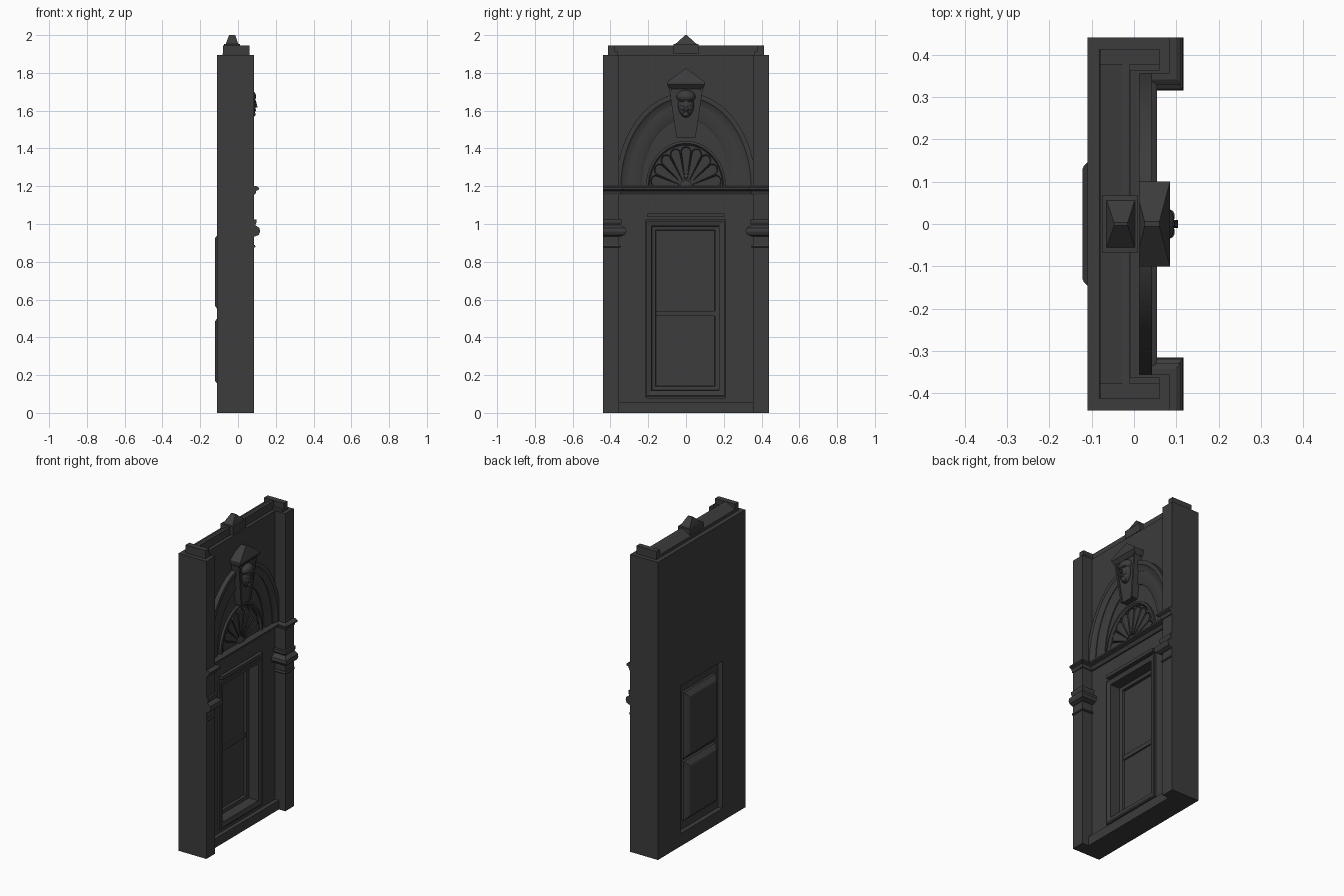
import bpy, bmesh, math
from mathutils import Vector

if "Cube" in bpy.data.objects:
    bpy.data.objects.remove(bpy.data.objects["Cube"])

stone = bpy.data.materials.new("dark_grey_stone")
stone.use_nodes = True
GREY = (0.045, 0.045, 0.045, 1)
stone.diffuse_color = GREY
stone.node_tree.nodes["Principled BSDF"].inputs["Base Color"].default_value = GREY


def finish(name, bm, smooth=False):
    bmesh.ops.recalc_face_normals(bm, faces=bm.faces)
    me = bpy.data.meshes.new(name)
    bm.to_mesh(me)
    bm.free()
    ob = bpy.data.objects.new(name, me)
    bpy.context.collection.objects.link(ob)
    me.materials.append(stone)
    if smooth:
        bpy.ops.object.select_all(action='DESELECT')
        ob.select_set(True)
        bpy.context.view_layer.objects.active = ob
        bpy.ops.object.shade_smooth_by_angle(angle=math.radians(35))
    return ob


def loft(name, loops, caps=True, smooth=False):
    """Skin a series of closed point loops with quads."""
    bm = bmesh.new()
    rows = [[bm.verts.new(p) for p in loop] for loop in loops]
    n = len(rows[0])
    for a, b in zip(rows, rows[1:]):
        for i in range(n):
            j = (i + 1) % n
            bm.faces.new((a[i], a[j], b[j], b[i]))
    if caps:
        bm.faces.new(rows[0])
        bm.faces.new(rows[-1])
    return finish(name, bm, smooth)


def rect(y0, y1, z0, z1, x):
    return [(x, y0, z0), (x, y1, z0), (x, y1, z1), (x, y0, z1)]


def box(name, x0, x1, y0, y1, z0, z1):
    return loft(name, [rect(y0, y1, z0, z1, x0), rect(y0, y1, z0, z1, x1)])


# Main dimensions
BACK, WALL, PIER = -0.11, 0.013, 0.085
SIDE, INNER, TOP, SPRING = 0.44, 0.355, 1.895, 1.195

# Wall and side piers, one U-shaped plan, with the doorway cut through
plan = [(BACK, -SIDE), (PIER, -SIDE), (PIER, -INNER), (WALL, -INNER),
        (WALL, INNER), (PIER, INNER), (PIER, SIDE), (BACK, SIDE)]
body = loft("wall_and_piers", [[(x, y, z) for x, y in plan] for z in (0, TOP)])
cutter = box("door_cutter", -0.2, 0.2, -0.21, 0.21, 0.08, 1.02)
cutter.hide_render = True
cutter.hide_viewport = True
cutter.display_type = 'WIRE'
mod = body.modifiers.new("doorway", 'BOOLEAN')
mod.operation = 'DIFFERENCE'
mod.solver = 'EXACT'
mod.object = cutter


# Mouldings: profiles of (projection, height) carried along the plan
def full_path(d):
    half = [(PIER + d, SIDE), (PIER + d, INNER - d), (WALL + d * 1.6, INNER - d)]
    return half + [(x, -y) for x, y in reversed(half)]


def pier_path(s):
    return lambda d: [(PIER + d, s * SIDE), (PIER + d, s * (INNER - d * 1.25)),
                      (WALL - 0.01, s * (INNER - d * 1.25))]


def moulding(name, path, profile):
    prof = [(-0.008, profile[0][1])] + profile + [(-0.008, profile[-1][1])]
    loops = list(zip(*[[(x, y, z) for x, y in path(d)] for d, z in prof]))
    return loft(name, loops)


moulding("cornice", full_path, [(0.005, 1.155), (0.01, 1.168), (0.012, 1.175),
                                (0.026, 1.182), (0.026, 1.192), (0.014, 1.2)])
for s, side in ((1, "left"), (-1, "right")):
    path = pier_path(s)
    moulding(side + "_abacus", path, [(0.006, 0.995), (0.013, 1.008), (0.013, 1.025)])
    moulding(side + "_capital", path, [(0.008, 0.935), (0.025, 0.943), (0.032, 0.96),
                                       (0.029, 0.978), (0.015, 0.988), (0.006, 0.995)])
    moulding(side + "_neck_ring", path, [(0.004, 0.875), (0.008, 0.88), (0.004, 0.89)])

# Plinth between the piers
box("plinth", 0, 0.04, -INNER, INNER, 0, 0.058)

# Door surround: flat architrave, deep reveal, then the sash frame
steps = [(0.0, 0.005), (0.0, 0.024), (0.008, 0.027), (0.035, 0.02), (0.037, -0.045),
         (0.057, -0.048), (0.06, -0.07)]
loft("door_surround", [rect(-0.218 + d, 0.211 - d, 0.083 + d, 1.025 - d, x)
                       for d, x in steps], caps=False)
box("door_head_lip", 0, 0.034, -0.205, 0.205, 1.036, 1.056)

# Door leaf with a middle rail in front and pillowed panes behind
box("door_leaf", -0.08, -0.064, -0.212, 0.212, 0.075, 1.025)
box("door_rail", -0.07, -0.054, -0.16, 0.155, 0.512, 0.54)
for name, z0, z1 in (("lower", 0.14, 0.515), ("upper", 0.535, 0.955)):
    loft(name + "_back_pane", [rect(-0.162 + d, 0.162 - d, z0 + d, z1 - d, x)
                               for d, x in ((0, -0.075), (0, -0.096), (0.026, -0.119),
                                            (0.034, -0.122))])


# Arches: half-elliptical bands rising from the cornice
def arch(name, profile, seg=40):
    loops = [[(x, ry * math.cos(math.pi * i / seg), SPRING + rz * math.sin(math.pi * i / seg))
              for ry, rz, x in profile] for i in range(seg + 1)]
    return loft(name, loops, smooth=True)


arch("outer_archivolt", [(0.37, 0.50, 0), (0.37, 0.50, 0.042), (0.345, 0.475, 0.042),
                         (0.335, 0.465, 0.034), (0.305, 0.44, 0.03), (0.305, 0.44, 0)])
arch("inner_archivolt", [(0.31, 0.445, 0), (0.305, 0.44, 0.026), (0.245, 0.37, 0.026),
                         (0.235, 0.36, 0.02), (0.235, 0.36, 0)])
arch("fan_rim", [(0.212, 0.245, 0), (0.212, 0.245, 0.028), (0.2, 0.232, 0.03),
                 (0.194, 0.222, 0.018), (0.194, 0.222, 0)])

# Shell fan: broad scalloped petals round a hub
PETALS = 9
for k in range(PETALS):
    mid = math.pi * (k + 0.5) / PETALS
    half = math.pi / PETALS * 0.47

    def polar(r, a, x):
        return (x, r * 0.88 * math.cos(a), SPRING + r * math.sin(a))

    edge = [(0.045, -half), (0.195, -half), (0.21, -half * 0.6), (0.216, 0),
            (0.21, half * 0.6), (0.195, half), (0.045, half)]
    loft("fan_petal", [[polar(r, mid + a, 0) for r, a in edge],
                       [polar(r, mid + a, 0.024) for r, a in edge],
                       [polar(r * 0.97 + 0.002, mid + a * 0.86, 0.02) for r, a in edge]])
arch("fan_hub", [(0.034, 0.036, 0), (0.034, 0.036, 0.025), (0.02, 0.02, 0.032),
                 (0.002, 0.002, 0.032), (0.002, 0.002, 0)], 12)


# Keystone: tapered shaft, raised edges and hipped cap
def slab(x0, x1, w, z):
    return [(x0, -w, z), (x1, -w, z), (x1, w, z), (x0, w, z)]


loft("keystone_shaft", [slab(0, 0.05, 0.047, 1.455), slab(0, 0.062, 0.086, 1.72)])
for s in (-1, 1):
    loft("keystone_edge", [[(x, s * (w + o), z) for x, o in
                            ((0.04, 0), (d, 0), (d, -0.012), (0.04, -0.012))]
                           for w, z, d in ((0.05, 1.455, 0.057), (0.09, 1.72, 0.07))])
loft("keystone_cap", [slab(0, 0.065, 0.09, 1.715), slab(0, 0.085, 0.1, 1.738),
                      slab(0, 0.085, 0.1, 1.752), slab(0.025, 0.06, 0.006, 1.822)])


# Carved face on the keystone
def blob(name, centre, size):
    bm = bmesh.new()
    bmesh.ops.create_uvsphere(bm, u_segments=20, v_segments=12, radius=1)
    for v in bm.verts:
        v.co = Vector(c + p * r for c, p, r in zip(centre, v.co, size))
    return finish(name, bm, True)


blob("carved_head", (0.062, 0, 1.63), (0.032, 0.042, 0.066))
blob("carved_hair", (0.06, 0, 1.675), (0.036, 0.05, 0.034))
blob("carved_chin", (0.075, 0, 1.582), (0.018, 0.018, 0.016))
blob("carved_mouth", (0.088, 0, 1.602), (0.008, 0.015, 0.006))
loft("carved_nose", [slab(0.08, 0.104, 0.009, 1.616), slab(0.08, 0.094, 0.004, 1.655)])
for s in (-1, 1):
    blob("carved_brow", (0.087, s * 0.018, 1.652), (0.009, 0.015, 0.005))
    blob("carved_cheek", (0.08, s * 0.02, 1.615), (0.012, 0.014, 0.014))

# Crown: sloped bar with two returns over the piers
loft("crown_bar", [[(x, s * 0.412, z) for x, z in
                    ((-0.082, TOP - 0.01), (-0.08, 1.912), (-0.03, 1.942), (-0.01, 1.945),
                     (-0.008, TOP - 0.01))] for s in (-1, 1)])
for s in (-1, 1):
    y0, y1 = sorted((s * 0.362, s * 0.413))
    box("crown_return_base", -0.08, 0.06, y0, y1, TOP - 0.01, 1.912)
    y0, y1 = sorted((s * 0.377, s * 0.413))
    box("crown_return", -0.08, 0.06, y0, y1, 1.91, 1.946)

# Hipped finial in the middle of the crown
loft("finial", [slab(-0.075, 0.01, 0.067, 1.9), slab(-0.075, 0.01, 0.067, 1.952),
                slab(-0.065, 0.002, 0.056, 1.953), slab(-0.047, -0.015, 0.004, 2.0)])
